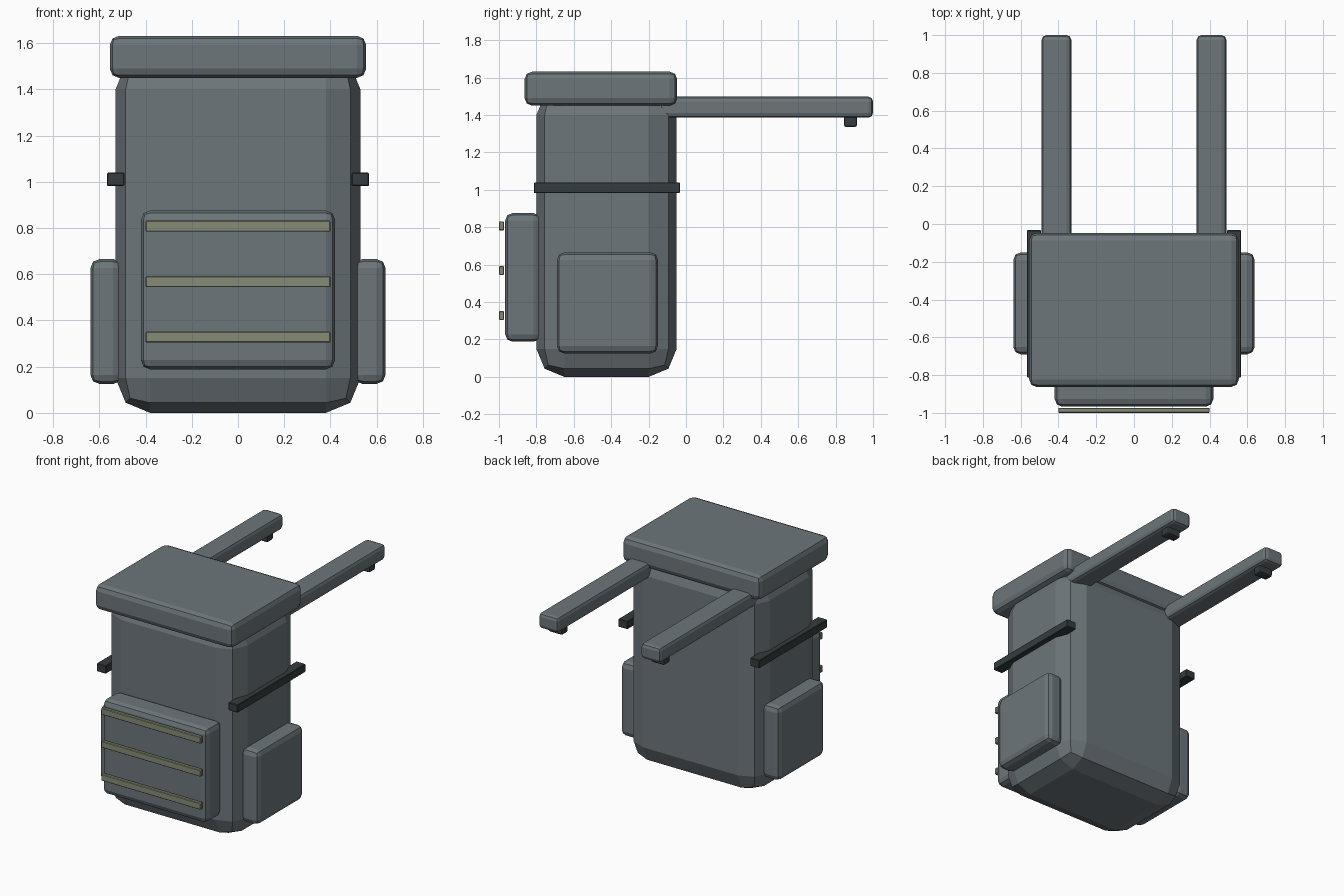
import bpy

if "Cube" in bpy.data.objects:
    bpy.data.objects.remove(bpy.data.objects["Cube"])


def material(name, rgb):
    m = bpy.data.materials.new(name)
    m.diffuse_color = (*rgb, 1)
    m.use_nodes = True
    m.node_tree.nodes["Principled BSDF"].inputs["Base Color"].default_value = m.diffuse_color
    return m


CANVAS = material("slate_canvas", (0.15, 0.18, 0.195))
DARK = material("dark_webbing", (0.035, 0.046, 0.05))
OLIVE = material("olive_webbing", (0.24, 0.26, 0.18))


def box(name, x, y, z, mat, bevel=0.0, segments=2):
    """Bevelled box from (min, max) ranges along each axis."""
    lo, hi = zip(x, y, z)
    bpy.ops.mesh.primitive_cube_add(size=1, location=[(a + b) / 2 for a, b in zip(lo, hi)])
    ob = bpy.context.object
    ob.name = name
    ob.scale = [b - a for a, b in zip(lo, hi)]
    bpy.ops.object.transform_apply(location=False, rotation=False, scale=True)
    ob.data.materials.append(mat)
    if bevel:
        mod = ob.modifiers.new("bevel", 'BEVEL')
        mod.width = bevel
        mod.segments = segments
    return ob


def pair(name, x, *args, **kw):
    """The same box on the left and right sides."""
    box(name + "_right", x, *args, **kw)
    box(name + "_left", (-x[1], -x[0]), *args, **kw)


# Main bag and lid
box("bag_body", (-0.53, 0.53), (-0.80, -0.05), (0, 1.55), CANVAS, bevel=0.15)
box("lid", (-0.555, 0.555), (-0.863, -0.047), (1.45, 1.632), CANVAS, bevel=0.04)

# Pockets
box("front_pocket", (-0.42, 0.42), (-0.967, -0.775), (0.188, 0.876), CANVAS, bevel=0.04)
pair("side_pocket", (0.50, 0.639), (-0.69, -0.15), (0.125, 0.666), CANVAS, bevel=0.04)

# Webbing rows on the front pocket
for i, z in enumerate((0.328, 0.568, 0.808)):
    box(f"webbing_row_{i + 1}", (-0.40, 0.40), (-1.0, -0.973), (z - 0.024, z + 0.024),
        OLIVE, bevel=0.004, segments=1)

# Compression bands on the sides
pair("side_band", (0.492, 0.567), (-0.813, -0.032), (0.982, 1.04), DARK, bevel=0.004, segments=1)

# Shoulder straps with buckles
pair("shoulder_strap", (0.332, 0.489), (-0.15, 1.0), (1.386, 1.498), CANVAS, bevel=0.025)
pair("strap_buckle", (0.355, 0.465), (0.845, 0.915), (1.336, 1.40), DARK, bevel=0.012)
